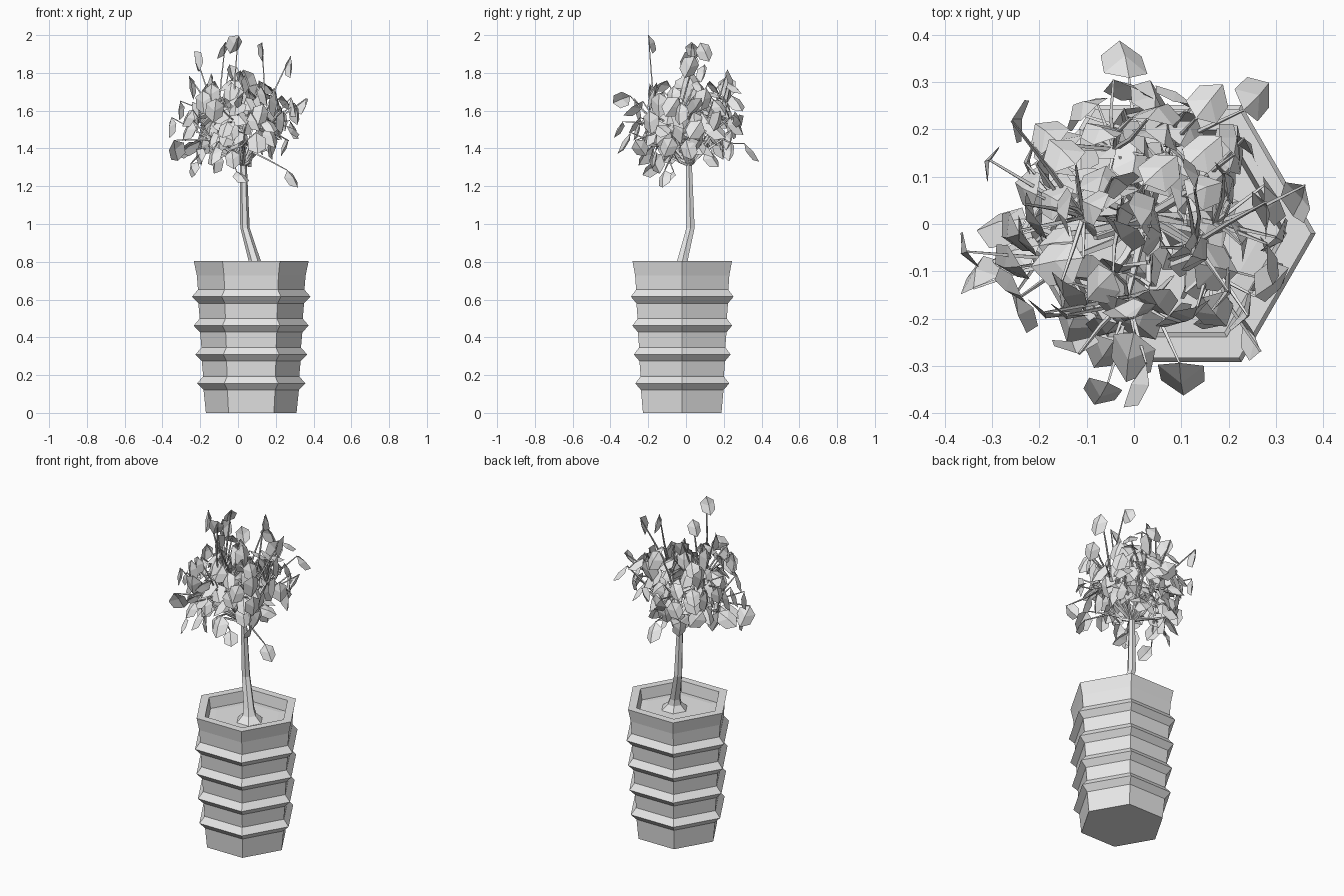
import bpy, bmesh, math, random
from mathutils import Vector

random.seed(11)
if "Cube" in bpy.data.objects:
    bpy.data.objects.remove(bpy.data.objects["Cube"])

grey = bpy.data.materials.new("plain grey")
grey.use_nodes = True
grey.diffuse_color = (0.8, 0.8, 0.8, 1)
grey.node_tree.nodes["Principled BSDF"].inputs["Base Color"].default_value = (0.8, 0.8, 0.8, 1)


def finish(bm, name, fix_normals=True):
    if fix_normals:
        bmesh.ops.recalc_face_normals(bm, faces=bm.faces)
    mesh = bpy.data.meshes.new(name)
    bm.to_mesh(mesh)
    bm.free()
    mesh.materials.append(grey)
    obj = bpy.data.objects.new(name, mesh)
    bpy.context.collection.objects.link(obj)
    return obj


def skin(bm, rings):
    """Bridge equal rings of points and cap both ends."""
    loops = [[bm.verts.new(p) for p in ring] for ring in rings]
    n = len(loops[0])
    for a, b in zip(loops, loops[1:]):
        for i in range(n):
            j = (i + 1) % n
            bm.faces.new((a[i], a[j], b[j], b[i]))
    bm.faces.new(loops[0][::-1])
    bm.faces.new(loops[-1])


def ring(centre, radius, sides, u=Vector((1, 0, 0)), v=Vector((0, 1, 0))):
    turn = 2 * math.pi / sides
    return [Vector(centre) + radius * (u * math.cos(i * turn) + v * math.sin(i * turn))
            for i in range(sides)]


def twig(bm, points, radii, sides=4):
    """Tapered tube along a path."""
    axis = (points[-1] - points[0]).normalized()
    u = axis.orthogonal().normalized()
    v = axis.cross(u)
    skin(bm, [ring(p, r, sides, u, v) for p, r in zip(points, radii)])


def leaf(bm, stem, along, face, size):
    """Leaf folded along its midrib, with a slight bend."""
    side = along.cross(face).normalized()
    normal = side.cross(along).normalized()

    def vert(s, t, lift):
        return bm.verts.new(stem + size * (side * s + along * t + normal * lift))
    base, mid, tip = vert(0, 0, 0), vert(0, 0.5, 0.06), vert(0, 1, -0.04)
    for s in (-1, 1):
        upper, lower = vert(s * 0.37, 0.25, -0.12), vert(s * 0.35, 0.72, -0.14)
        for f in ((base, upper, mid), (mid, upper, lower, tip)):
            bm.faces.new(f if s < 0 else f[::-1])


def scatter(low, high):
    """Random vector with a length between the limits."""
    d = Vector([random.gauss(0, 1) for _ in "xyz"]).normalized()
    return d * random.uniform(low, high)


# Hexagonal pot with four ridges, a flared collar and a recessed inside
POT = (0.07, -0.02)
profile = [(0.24, 0)]
for k in range(4):
    z = 0.156 + 0.153 * k
    profile += [(0.243 + 0.06 * z, z - 0.035), (0.278 + 0.058 * z, z),
                (0.245 + 0.06 * z, z + 0.037)]
profile += [(0.288, 0.728), (0.304, 0.803), (0.252, 0.803), (0.236, 0.7)]
bm = bmesh.new()
skin(bm, [ring((*POT, z), r, 6) for r, z in profile])
finish(bm, "pot")

# Soil, slightly mounded
bm = bmesh.new()
skin(bm, [ring((*POT, z), r, 6) for r, z in ((0.238, 0.69), (0.242, 0.738), (0.2, 0.742))])
finish(bm, "soil")

# Bent trunk with a flared foot
bm = bmesh.new()
skin(bm, [ring(c, r, 6) for c, r in (
    ((0.1, -0.03, 0.735), 0.085), ((0.093, -0.023, 0.775), 0.042),
    ((0.087, -0.018, 0.81), 0.032), ((0.037, 0.024, 0.98), 0.025),
    ((0.028, 0.015, 1.33), 0.018))])
finish(bm, "trunk")

# Leaf centres: the outermost ones, then a seeded fill of the crown
centres = [Vector(p) for p in (
    (-0.02, 0.35, 1.38), (0.26, 0.27, 1.64), (-0.25, 0.22, 1.72), (-0.31, 0.13, 1.6),
    (-0.36, -0.06, 1.51), (-0.33, -0.1, 1.39), (-0.24, -0.19, 1.29), (-0.07, -0.36, 1.5),
    (0, -0.34, 1.66), (0.1, -0.33, 1.43), (0.25, -0.24, 1.4), (0.35, 0.05, 1.62),
    (0.29, -0.12, 1.24), (0.28, 0.02, 1.83), (-0.02, -0.19, 1.95), (-0.09, 0.04, 1.92),
    (0.13, 0.1, 1.91), (-0.22, 0.01, 1.86), (0.05, 0.24, 1.76), (0.02, -0.1, 1.25),
    (0.16, 0.26, 1.72), (0.3, 0.05, 1.5), (-0.04, -0.18, 1.7))]
while len(centres) < 135:
    d = scatter(0.45, 1)
    p = Vector((0.01 + d.x * 0.33, d.y * 0.32, 1.53 + d.z * 0.28))
    near = min((p - c).length for c in centres)
    if near > 0.045 and (p.z > 1.42 or math.hypot(p.x, p.y) > 0.12):
        centres.append(p)

# Main branches fan out from the trunk top
fork = Vector((0.028, 0.015, 1.31))
leaves, twigs = bmesh.new(), bmesh.new()
nodes = []
while len(nodes) < 30:
    d = scatter(0.5, 1)
    node = Vector((0.015 + d.x * 0.2, d.y * 0.2, 1.47 + d.z * 0.15))
    if all((node - other).length > 0.06 for other in nodes):
        nodes.append(node)
for node in nodes:
    bend = fork.lerp(node, 0.5) + scatter(0, 0.02)
    twig(twigs, [fork, bend, node], [0.01, 0.009, 0.006])

# Each leaf droops from a thin twig on the nearest branch
for c in centres:
    out = Vector((c.x, c.y, 0)).normalized()
    jitter = Vector([random.uniform(-0.6, 0.6) for _ in "xyz"])
    along = (out * 0.4 + Vector((0, 0, -0.85)) + jitter).normalized()
    face = out + Vector((0, 0, 0.4)) + jitter.yzx
    size = random.uniform(0.1, 0.135)
    stem = c - along * size / 2
    node = min(nodes, key=lambda n: (n - stem).length)
    knee = node.lerp(stem, 0.5) + scatter(0, 0.012)
    twig(twigs, [node, knee, stem], [0.006, 0.005, 0.003])
    leaf(leaves, stem, along, face, size)
finish(twigs, "branches")
finish(leaves, "leaves", False)
